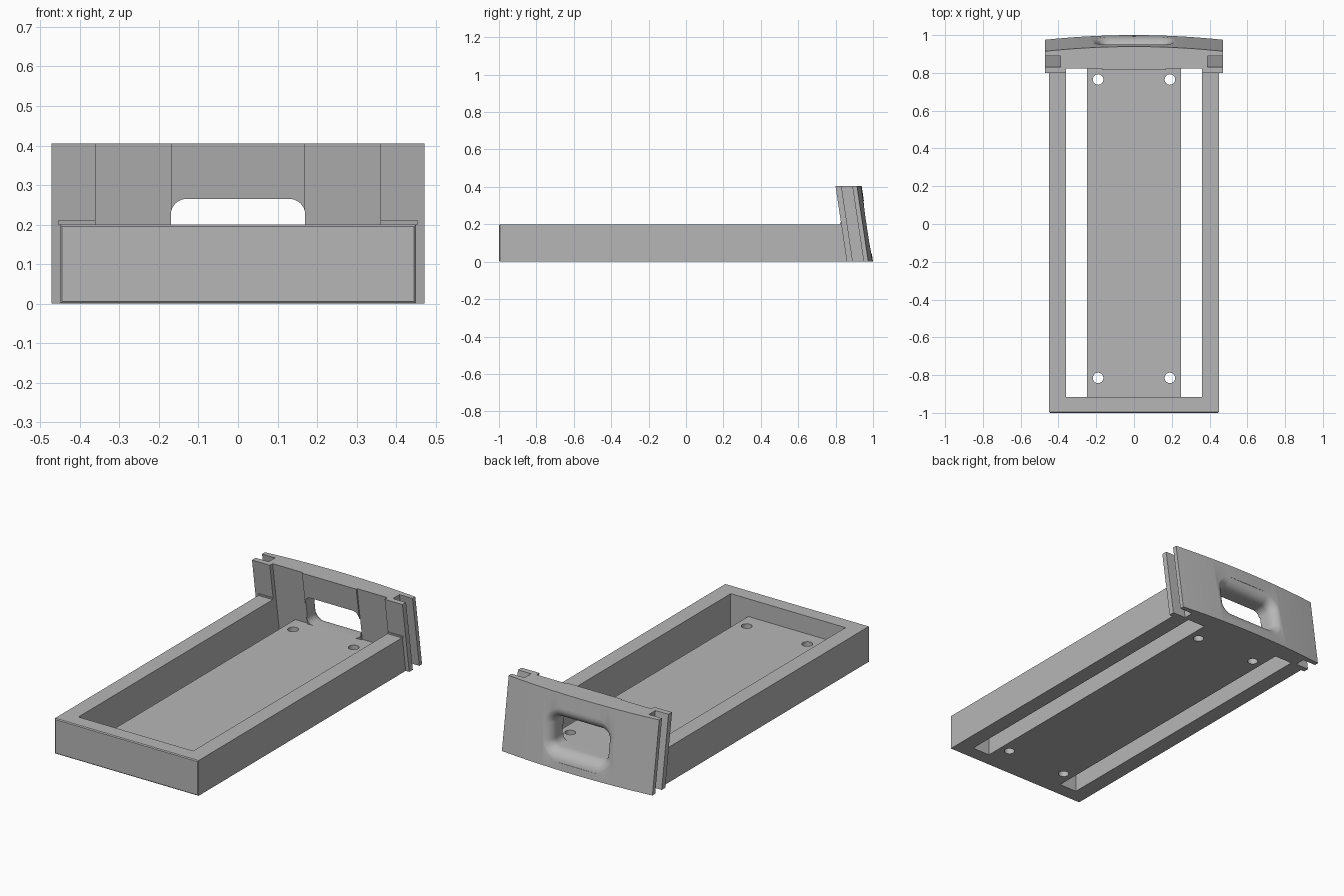
import bpy, bmesh, math

LEAN = 0.15  # forward lean of the end panel per unit of height

old = bpy.data.objects.get("Cube")
if old:
    bpy.data.objects.remove(old, do_unlink=True)

grey = bpy.data.materials.new("plain grey")
grey.use_nodes = True
colour = (0.47, 0.47, 0.47, 1)
grey.diffuse_color = colour
grey.node_tree.nodes["Principled BSDF"].inputs["Base Color"].default_value = colour


def loft(name, rings):
    """Closed solid through rings of points."""
    bm = bmesh.new()
    loops = [[bm.verts.new(p) for p in ring] for ring in rings]
    n = len(loops[0])
    for a, b in zip(loops, loops[1:]):
        for i in range(n):
            j = (i + 1) % n
            bm.faces.new((a[i], a[j], b[j], b[i]))
    bm.faces.new(loops[0])
    bm.faces.new(loops[-1])
    bmesh.ops.recalc_face_normals(bm, faces=bm.faces)
    mesh = bpy.data.meshes.new(name)
    bm.to_mesh(mesh)
    bm.free()
    mesh.materials.append(grey)
    obj = bpy.data.objects.new(name, mesh)
    bpy.context.collection.objects.link(obj)
    return obj


def box(name, x0, x1, y0, y1, z0, z1):
    base = [(x0, y0), (x1, y0), (x1, y1), (x0, y1)]
    return loft(name, [[(x, y, z) for x, y in base] for z in (z0, z1)])


def lean(obj):
    for v in obj.data.vertices:
        v.co.y -= LEAN * v.co.z


def cut(obj, cutter):
    mod = obj.modifiers.new("cut", "BOOLEAN")
    mod.operation = "DIFFERENCE"
    mod.solver = "EXACT"
    mod.object = cutter
    bpy.context.view_layer.objects.active = obj
    bpy.ops.object.modifier_apply(modifier=mod.name)
    bpy.data.objects.remove(cutter, do_unlink=True)


def smooth(obj):
    bpy.ops.object.select_all(action="DESELECT")
    obj.select_set(True)
    bpy.context.view_layer.objects.active = obj
    bpy.ops.object.shade_smooth_by_angle(angle=math.radians(30))


# Tray: block with a sloped back end and finely chamfered outer edges
side = [(-1, 0), (0.89, 0), (0.86, 0.2), (-1, 0.2)]
tray = loft("tray", [[(x, y, z) for y, z in side] for x in (-0.45, 0.45)])
bm = bmesh.new()
bm.from_mesh(tray.data)
front = [e for e in bm.edges if all(v.co.y < -0.99 for v in e.verts)]
bmesh.ops.bevel(bm, geom=front, offset=0.005, segments=1, affect="EDGES")
bm.to_mesh(tray.data)
bm.free()

# Tray cavity, side slots and screw holes
cut(tray, box("cavity_cutter", -0.36, 0.36, -0.915, 1.1, 0.1, 0.3))
for s in (-1, 1):
    x0, x1 = sorted((s * 0.25, s * 0.36))
    cut(tray, box("slot_cutter", x0, x1, -0.915, 1.1, -0.1, 0.15))
    for y in (-0.815, 0.765):
        ring = [(s * 0.19 + 0.028 * math.cos(a), y + 0.028 * math.sin(a))
                for a in (math.tau * i / 24 for i in range(24))]
        cut(tray, loft("hole_cutter",
                       [[(x, y, z) for x, y in ring] for z in (-0.1, 0.2)]))
smooth(tray)

# End panel: plan outline with bowed back, side grooves and stepped front
half = [(0.17, 0.877), (0.17, 0.885), (0.36, 0.885), (0.36, 0.86), (0.472, 0.86),
        (0.472, 0.892), (0.39, 0.892), (0.39, 0.95), (0.472, 0.95)]
steps = 32
bow = [(0.472 * (1 - 2 * i / steps), 1 - 0.025 * (1 - 2 * i / steps) ** 2)
       for i in range(steps + 1)]
plan = half + bow + [(-x, y) for x, y in reversed(half)]
panel = loft("end_panel", [[(x, y, z) for x, y in plan] for z in (0, 0.405)])
lean(panel)


def rounded_ring(y, grow):
    """Rounded rectangle of the hand hole, enlarged by grow."""
    radius, ring = 0.04 + grow, []
    for k, (sx, sz) in enumerate([(1, 1), (-1, 1), (-1, -1), (1, -1)]):
        for i in range(9):
            a = math.pi / 2 * (k + i / 8)
            ring.append((sx * 0.13 + radius * math.cos(a), y,
                         0.1825 + sz * 0.0425 + radius * math.sin(a)))
    return ring


# Hand hole, flaring softly through the back of the panel
flare = 0.06
rings = [rounded_ring(0.7, 0)]
for i in range(11):
    a = math.pi / 2 * i / 10
    rings.append(rounded_ring(0.938 + flare * math.sin(a), flare * (1 - math.cos(a))))
rings.append(rounded_ring(1.1, flare))
hand_hole = loft("hand_hole_cutter", rings)
lean(hand_hole)
cut(panel, hand_hole)
smooth(panel)

# Small ledges where the panel meets the side walls
for s in (-1, 1):
    x0, x1 = sorted((s * 0.36, s * 0.455))
    ledge = box("left_ledge" if s > 0 else "right_ledge", x0, x1, 0.855, 0.875, 0.2, 0.21)
    lean(ledge)
